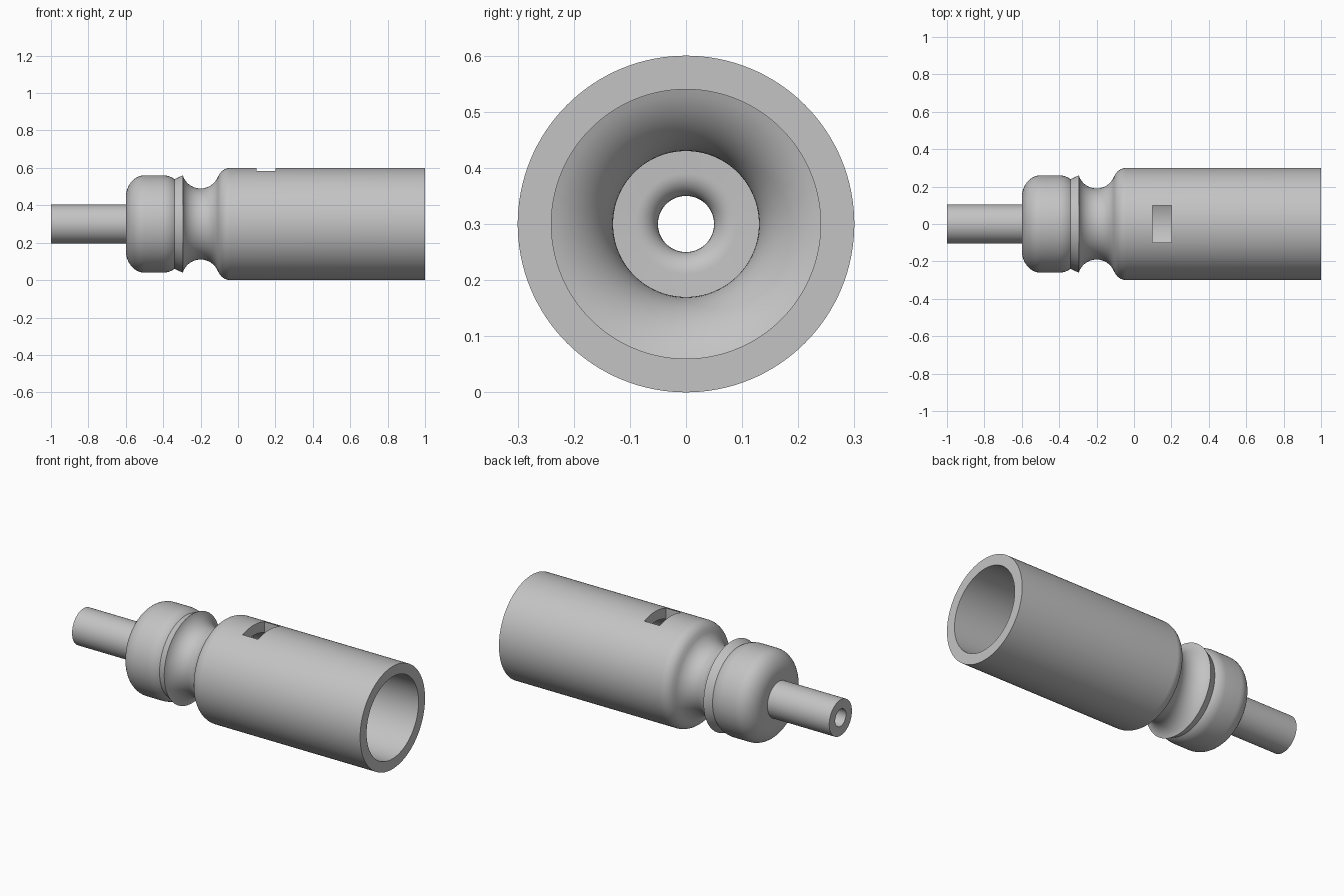
import bpy, bmesh
from math import sin, cos, pi, radians, asin, atan2, degrees

cube = bpy.data.objects.get("Cube")
if cube:
    bpy.data.objects.remove(cube, do_unlink=True)

AXIS_Z = 0.3
SIDES = 128

grey = bpy.data.materials.new("plain_grey")
grey.use_nodes = True
colour = (0.55, 0.55, 0.55, 1)
grey.diffuse_color = colour
grey.node_tree.nodes["Principled BSDF"].inputs["Base Color"].default_value = colour


def arc(cx, cr, rx, rr, start, end, steps=14):
    """Points (x, radius) on an elliptical arc, angles in degrees."""
    angles = [radians(start + (end - start) * i / steps) for i in range(steps + 1)]
    return [(cx + rx * cos(a), cr + rr * sin(a)) for a in angles]


def lathe(name, profile):
    """Revolve a closed profile around the long axis."""
    bm = bmesh.new()
    rings = []
    for k in range(SIDES):
        a = 2 * pi * k / SIDES
        rings.append([bm.verts.new((x, r * sin(a), AXIS_Z + r * cos(a)))
                      for x, r in profile])
    n = len(profile)
    for k in range(SIDES):
        p, q = rings[k], rings[(k + 1) % SIDES]
        for i in range(n):
            j = (i + 1) % n
            bm.faces.new((p[i], p[j], q[j], q[i]))
    bmesh.ops.recalc_face_normals(bm, faces=bm.faces)
    mesh = bpy.data.meshes.new(name)
    bm.to_mesh(mesh)
    bm.free()
    obj = bpy.data.objects.new(name, mesh)
    bpy.context.collection.objects.link(obj)
    mesh.materials.append(grey)
    return obj


# Neck groove: its outer and inner curves share one centre
NECK_X, NECK_R, OUT, INN = -0.2, 0.29, 0.10, 0.16
meet = degrees(atan2(-0.06, 0.16))          # groove meets shoulder fillet
lip = degrees(asin(0.03 / OUT))             # groove meets collar edge
bulb = degrees(asin(0.09 / INN))            # inner groove meets bulb cavity
bore = degrees(asin(0.05 / INN))            # inner groove meets main bore

outer = [(-1, 0.105), (-0.6, 0.105)]
outer += arc(-0.5, 0.14, 0.10, 0.12, 180, 90)               # rounded bulb end
outer += arc(-0.4, 0.16, 0.10, 0.10, 90, 53, 6)             # bulb back edge
outer += arc(NECK_X, NECK_R, OUT, OUT, 180 + lip, 360 + meet, 28)
outer += arc(-0.04, 0.23, 0.07, 0.07, 180 + meet, 90)[1:]   # shoulder
outer += [(1, 0.3)]

inner = [(1, 0.24)]
inner += arc(NECK_X, NECK_R, INN, INN, 360 - bore, 180 + bulb, 28)
inner += arc(-0.48, 0.14, 0.06, 0.06, 90, 180, 10)          # bulb cavity end
inner += arc(-0.58, 0.09, 0.04, 0.04, 0, -90, 8)            # rounded bore mouth
inner += [(-1, 0.05)]

body = lathe("turned_body", outer + inner)

# Window cut through the top wall
bpy.ops.mesh.primitive_cube_add(size=1, location=(0.15, 0, 0.5))
cutter = bpy.context.object
cutter.name = "window_cutter"
cutter.scale = (0.1, 0.2, 0.3)
cutter.hide_render = True
cutter.data.materials.append(grey)

cut = body.modifiers.new("window", 'BOOLEAN')
cut.operation = 'DIFFERENCE'
cut.solver = 'EXACT'
cut.object = cutter
bpy.ops.object.select_all(action='DESELECT')
body.select_set(True)
bpy.context.view_layer.objects.active = body
bpy.ops.object.modifier_apply(modifier=cut.name)
bpy.data.objects.remove(cutter, do_unlink=True)

bpy.ops.object.shade_smooth_by_angle(angle=radians(25))
